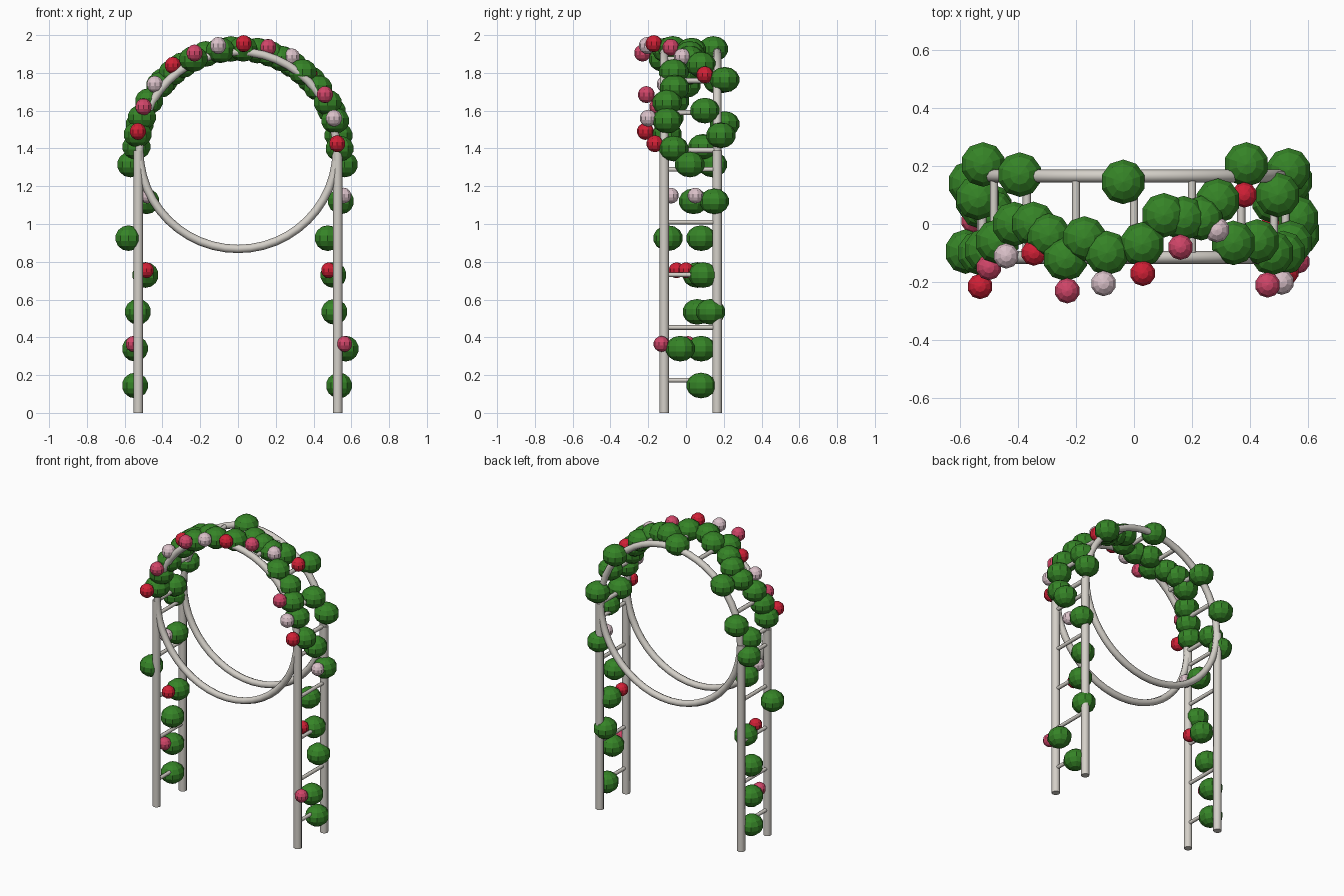
import bpy, math
from mathutils import Vector

if "Cube" in bpy.data.objects:
    bpy.data.objects.remove(bpy.data.objects["Cube"])

def mat(name, rgb):
    m = bpy.data.materials.new(name)
    m.diffuse_color = (*rgb, 1)
    m.use_nodes = True
    m.node_tree.nodes["Principled BSDF"].inputs["Base Color"].default_value = m.diffuse_color
    return m

WOOD = mat("off white paint", (0.66, 0.63, 0.58))
GREEN = mat("leaf green", (0.036, 0.23, 0.02))
RED = mat("rose red", (0.63, 0.014, 0.036))
PINK = mat("rose pink", (0.63, 0.06, 0.14))
PALE = mat("pale pink", (0.70, 0.53, 0.58))

X, YF, YB, ZC = 0.528, -0.115, 0.165, 1.39   # post offset, ring planes, arch centre height

def finish(name, m, smooth=True):
    o = bpy.context.object
    o.name = name
    o.data.materials.append(m)
    if smooth:
        bpy.ops.object.shade_smooth_by_angle(angle=math.radians(50))
    return o

def rod(name, a, b, r, sides):
    a, b = Vector(a), Vector(b)
    d = b - a
    bpy.ops.mesh.primitive_cylinder_add(vertices=sides, radius=r, depth=d.length,
        location=(a + b) / 2, rotation=d.to_track_quat('Z', 'Y').to_euler())
    return finish(name, WOOD)

def ball(name, loc, size, m):
    bpy.ops.mesh.primitive_uv_sphere_add(segments=10, ring_count=7, radius=1, location=loc)
    bpy.context.object.scale = size
    return finish(name, m, False)

# posts and full rings
for y in (YF, YB):
    for s in (-1, 1):
        rod("post", (s * X, y, 0), (s * X, y, ZC), 0.026, 8)
    bpy.ops.mesh.primitive_torus_add(location=(0, y, ZC), rotation=(math.pi / 2, 0, 0),
        major_radius=0.522, minor_radius=0.022, major_segments=48, minor_segments=8)
    finish("arch_ring", WOOD)

# ladder rungs on the legs and over the arch
for s in (-1, 1):
    for i in range(5):
        z = 0.173 + 0.279 * i
        rod("leg_rung", (s * X, YF, z), (s * X, YB, z), 0.012, 8)
for i in range(9):
    a = math.pi * i / 8
    x, z = 0.522 * math.cos(a), ZC + 0.522 * math.sin(a)
    rod("arch_rung", (x, YF, z), (x, YB, z), 0.014, 8)

# leaves climbing the legs: (x, y) at even heights
LEFT = [(-.545, .08), (-.545, .08), (-.53, .06), (-.49, .06), (-.58, -.095), (-.485, .04), (-.57, .14)]
RIGHT = [(.535, .08), (.57, -.03), (.51, .13), (.505, .09), (.475, .08), (.545, .15), (.565, .02)]
for side in (LEFT, RIGHT):
    for i, (x, y) in enumerate(side):
        ball("leg_leaf", (x, y, 0.145 + 0.195 * i), (.073, .079, .068), GREEN)

# leaves over the arch: (angle in degrees, y)
ARCH = [(1, -.065), (17, -.1), (28, -.1), (38, -.06), (50.5, -.065), (57.5, .08), (64.5, .02),
        (71.5, .02), (79, .03), (87, -.07), (100, -.1), (108.5, -.05), (116, -.12), (123, -.04),
        (130, 0), (140, 0), (151, -.06), (161, -.09), (171, -.1),
        (8.5, .185), (23, .10), (44, .205), (94, .145), (137, .17), (165, .205), (178, .09)]
for deg, y in ARCH:
    a = math.radians(deg)
    ball("arch_leaf", (.538 * math.cos(a), y, ZC + .538 * math.sin(a)), (.079, .079, .068), GREEN)

# roses along the arch: red, pink, pale in turn
ROSES = [(-.53, -.215, 1.49), (-.5, -.15, 1.62), (-.44, -.11, 1.74), (-.345, -.10, 1.84),
         (-.23, -.23, 1.905), (-.105, -.205, 1.945), (.03, -.17, 1.955), (.16, -.08, 1.935),
         (.285, -.02, 1.885), (.38, .10, 1.79), (.46, -.21, 1.685), (.508, -.2, 1.56), (.525, -.165, 1.425)]
for i, p in enumerate(ROSES):
    ball("arch_rose", p, (.045,) * 3, (RED, PINK, PALE)[i % 3])

# smaller roses on the legs
for m, z, spots in ((PINK, .365, ((-.555, .01), (.565, -.13))),
                    (RED, .755, ((-.485, -.05), (.48, 0))),
                    (PALE, 1.15, ((-.48, -.08), (.56, .05)))):
    for x, y in spots:
        ball("leg_rose", (x, y, z), (.042,) * 3, m)
